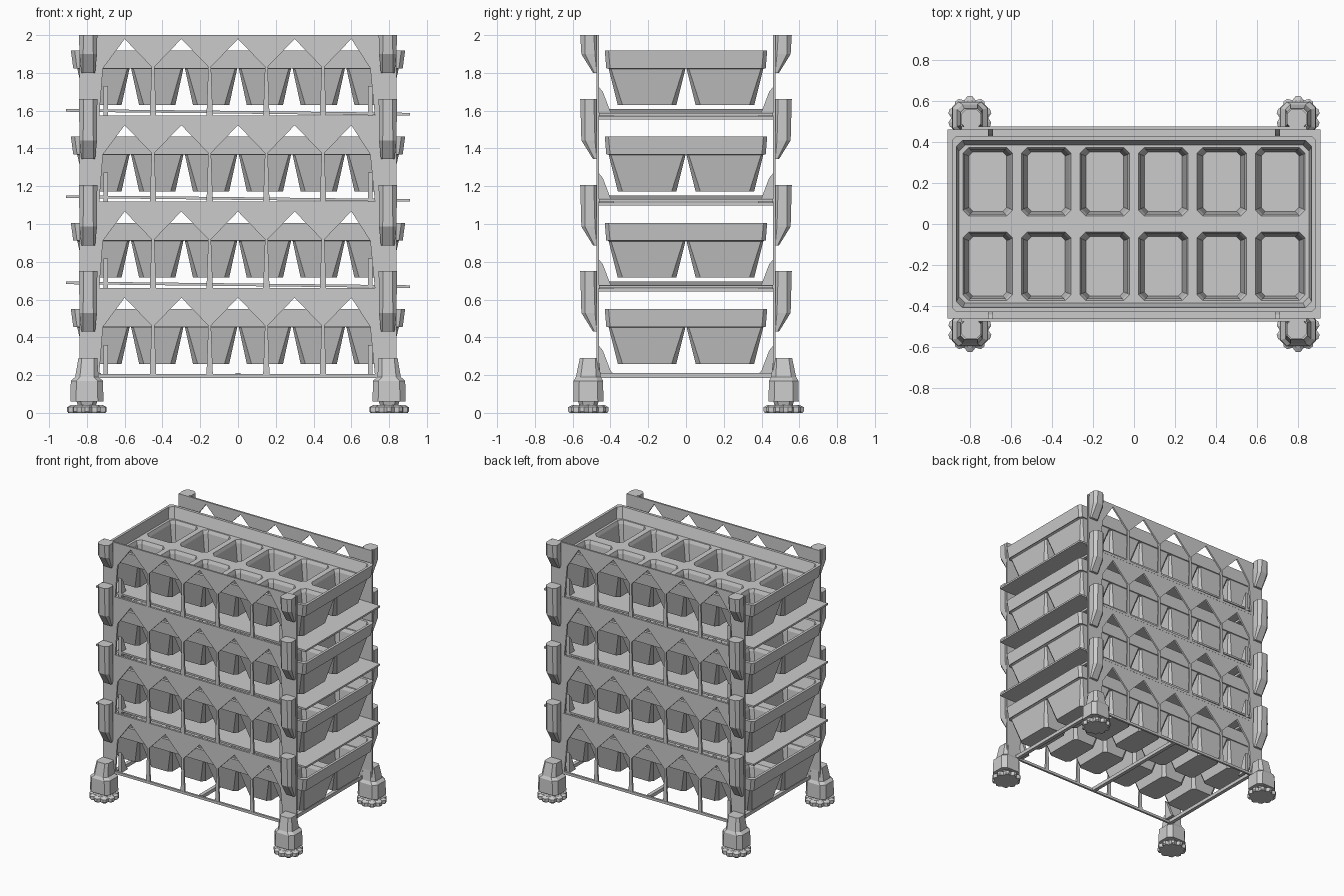
import bpy, bmesh, math

if "Cube" in bpy.data.objects:
    bpy.data.objects.remove(bpy.data.objects["Cube"])

PITCH = 0.4565
TOP = 2.0


def finish(name, bm):
    bmesh.ops.recalc_face_normals(bm, faces=bm.faces)
    me = bpy.data.meshes.new(name)
    bm.to_mesh(me)
    bm.free()
    ob = bpy.data.objects.new(name, me)
    bpy.context.collection.objects.link(ob)
    return ob


def rect(cx, cy, hx, hy, c, z):
    """Rectangle ring with chamfered corners."""
    pts = [(hx, -hy + c), (hx, hy - c), (hx - c, hy), (-hx + c, hy),
           (-hx, hy - c), (-hx, -hy + c), (-hx + c, -hy), (hx - c, -hy)]
    return [(cx + x, cy + y, z) for x, y in pts]


def loft(bm, rings, closed=False):
    """Skin rings; cap the ends, or join last ring to first when closed."""
    vs = [[bm.verts.new(p) for p in r] for r in rings]
    n = len(vs[0])
    pairs = list(zip(vs, vs[1:])) + ([(vs[-1], vs[0])] if closed else [])
    for a, b in pairs:
        for i in range(n):
            j = (i + 1) % n
            bm.faces.new((a[i], a[j], b[j], b[i]))
    if not closed:
        bm.faces.new(vs[0])
        bm.faces.new(vs[-1])


def box(bm, x0, x1, y0, y1, z0, z1):
    loft(bm, [[(x0, y0, z), (x1, y0, z), (x1, y1, z), (x0, y1, z)] for z in (z0, z1)])


def plate(bm, pts, y, t):
    """Flat xz outline given thickness along y."""
    loft(bm, [[(x, y + d, z) for x, z in pts] for d in (-t / 2, t / 2)])


# Seed trays: rim plus twelve tapered cells
def tray(tier):
    o = tier * PITCH
    bm = bmesh.new()
    loft(bm, [rect(0, 0, .872, .422, .02, o + .455), rect(0, 0, .885, .43, .02, o + .55),
              rect(0, 0, .865, .408, .03, o + .55), rect(0, 0, .853, .385, .03, o + .465)], True)
    for i in range(6):
        for s in (-1, 1):
            cx, cy = (i - 2.5) * .285, s * .206
            loft(bm, [rect(cx, cy, .096, .155, .025, o + .26),
                      rect(cx, cy, .138, .203, .012, o + .452),
                      rect(cx, cy, .1425, .207, .001, o + .456),
                      rect(cx, cy, .1425, .207, .001, o + .466),
                      rect(cx, cy, .121, .168, .03, o + .466),
                      rect(cx, cy, .112, .158, .025, o + .44),
                      rect(cx, cy, .092, .145, .02, o + .275)])
    finish(f"seed_tray_{tier + 1}", bm)


# Zigzag side panels with thin struts
def panel(tier, side):
    o = tier * PITCH
    top = min(.657 + o, TOP)
    teeth = [(-.6 + .15 * k, o + (.455 if k % 2 else .61)) for k in range(9)]
    pts = ([(-.84, o + .2), (-.735, o + .2), (-.715, o + .455)] + teeth +
           [(.70, o + .455), (.725, o + .2), (.84, o + .2), (.84, top), (-.84, top)])
    bm = bmesh.new()
    y = side * .467
    plate(bm, pts, y, .014)
    for x in (-.45, -.15, .15, .45):
        plate(bm, [(x - .017, o + .2), (x + .017, o + .2),
                   (x + .007, o + .47), (x - .007, o + .47)], y, .013)
    box(bm, -.74, .74, y - .008, y + .008, o + .185, o + .205)
    # corner gussets
    for sx in (-1, 1):
        x = sx * .70
        loft(bm, [[(x + d, side * yy, o + zz) for yy, zz in
                   ((.465, .2), (.38, .2), (.4, .225), (.44, .33), (.465, .36))]
                  for d in (-.012, .012)])
    finish(f"zigzag_panel_{'front' if side < 0 else 'back'}_{tier + 1}", bm)


for t in range(4):
    tray(t)
    for s in (-1, 1):
        panel(t, s)

# Slightly sloping shelf sheets with a lower lip along each end
for t in range(1, 4):
    o = t * PITCH
    bm = bmesh.new()
    tilt = [(-.91, .225), (.91, .205)]
    loft(bm, [[(x, y, o + z + d) for y, d in ((-.46, 0), (.46, 0), (.46, .014), (-.46, .014))]
              for x, z in tilt])
    for sx in (-1, 1):
        box(bm, sx * .74 - .012, sx * .74 + .012, -.465, .465, o + .185, o + .202)
    finish(f"shelf_sheet_{t}", bm)

# Open bottom frame
bm = bmesh.new()
for x in (-.74, 0, .74):
    box(bm, x - .014, x + .014, -.465, .465, .185, .212)
finish("bottom_frame", bm)

# Corner post segments and feet
for sx in (-1, 1):
    for sy in (-1, 1):
        tag = f"{'back' if sy > 0 else 'front'}_{'right' if sx > 0 else 'left'}"
        x = sx * .793
        bm = bmesh.new()
        for t in range(4):
            o = t * PITCH
            top = min(.75 + o, TOP)
            loft(bm, [rect(x, sy * .478, .036, .014, .008, o + .43),
                      rect(x, sy * .508, .047, .046, .02, o + .53),
                      rect(x, sy * .512, .048, .048, .024, top)])
        finish(f"post_{tag}", bm)

        bm = bmesh.new()
        fx, fy = sx * .8, sy * .517
        loft(bm, [rect(fx, fy, .088, .08, .03, .06), rect(fx, fy, .085, .078, .03, .17),
                  rect(fx, fy, .062, .066, .025, .19), rect(sx * .795, sy * .512, .05, .05, .018, .29)])
        loft(bm, [rect(fx, fy, .045, .045, .02, .03), rect(fx, fy, .055, .055, .022, .062)])
        finish(f"foot_{tag}", bm)

        # knobbly foot pad
        bm = bmesh.new()
        rings = []
        for z, k in ((0, .94), (.008, 1), (.03, 1), (.042, .8)):
            ring = []
            for i in range(30):
                a = i * math.tau / 30
                r = k * (.09 if i % 3 == 0 else .107)
                ring.append((fx + r * math.cos(a), fy + r * math.sin(a), z))
            rings.append(ring)
        loft(bm, rings)
        finish(f"foot_pad_{tag}", bm)
